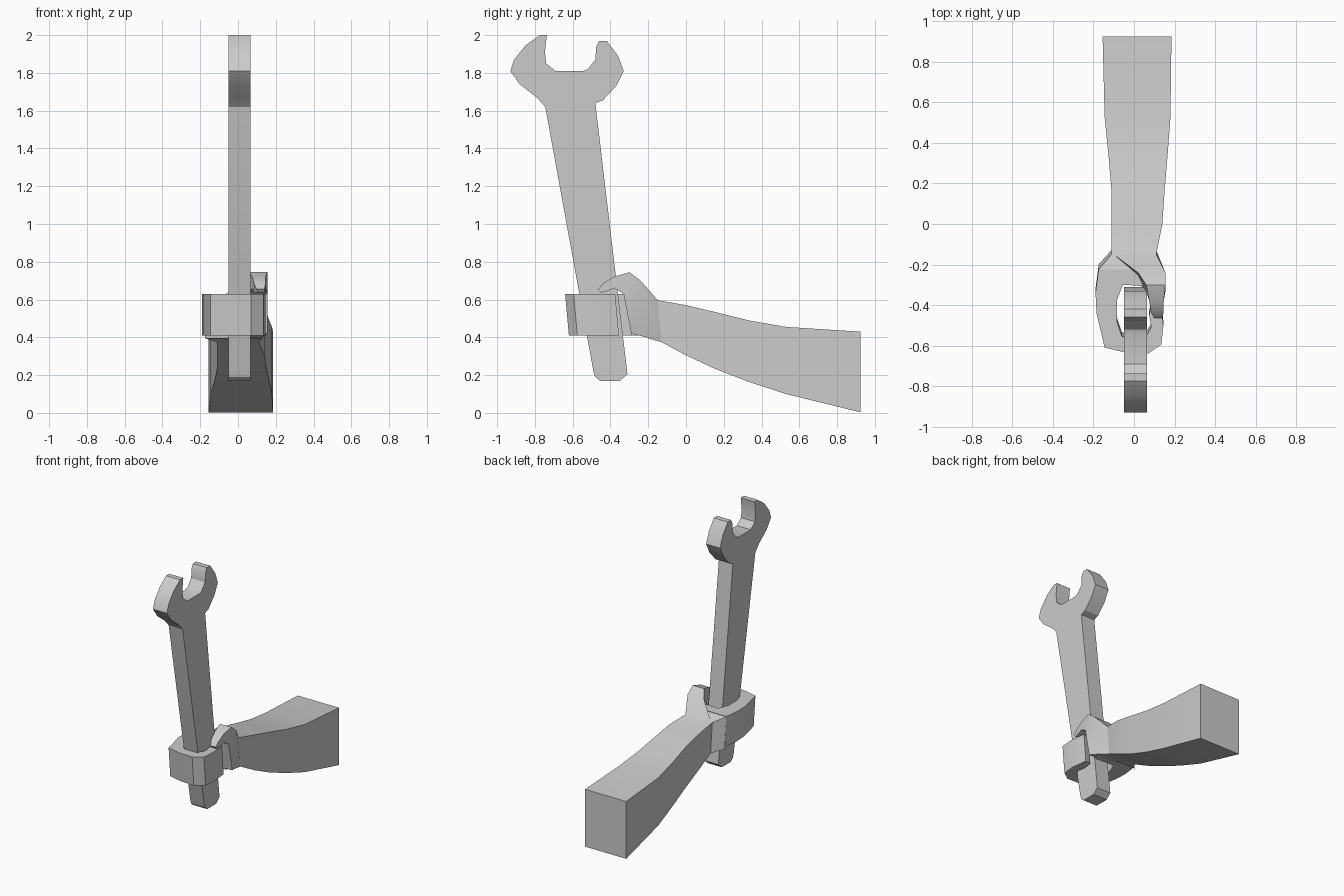
import bpy, bmesh, math

if "Cube" in bpy.data.objects:
    bpy.data.objects.remove(bpy.data.objects["Cube"], do_unlink=True)

GREY = (0.6, 0.6, 0.6, 1.0)
mat = bpy.data.materials.new("plain grey")
mat.use_nodes = True
mat.diffuse_color = GREY
mat.node_tree.nodes["Principled BSDF"].inputs["Base Color"].default_value = GREY


def finish(name, bm):
    bmesh.ops.recalc_face_normals(bm, faces=bm.faces[:])
    mesh = bpy.data.meshes.new(name)
    bm.to_mesh(mesh)
    bm.free()
    mesh.materials.append(mat)
    obj = bpy.data.objects.new(name, mesh)
    bpy.context.collection.objects.link(obj)
    bpy.ops.object.select_all(action='DESELECT')
    obj.select_set(True)
    bpy.context.view_layer.objects.active = obj
    bpy.ops.object.shade_smooth_by_angle(angle=math.radians(25))
    return obj


def prism(name, points, offset):
    """Extrude a closed outline along an offset."""
    bm = bmesh.new()
    face = bm.faces.new([bm.verts.new(p) for p in points])
    ext = bmesh.ops.extrude_face_region(bm, geom=[face], use_keep_orig=True)
    verts = [v for v in ext["geom"] if isinstance(v, bmesh.types.BMVert)]
    bmesh.ops.translate(bm, verts=verts, vec=offset)
    return finish(name, bm)


def loft(name, sections):
    """Bridge four-sided sections: x range, upper (y, z), lower (y, z)."""
    bm = bmesh.new()
    rings = []
    for x0, x1, top, low in sections:
        corners = [(x0, *low), (x1, *low), (x1, *top), (x0, *top)]
        rings.append([bm.verts.new(c) for c in corners])
    for a, b in zip(rings, rings[1:]):
        for i in range(4):
            j = (i + 1) % 4
            bm.faces.new([a[i], a[j], b[j], b[i]])
    bm.faces.new(rings[0])
    bm.faces.new(rings[-1])
    return finish(name, bm)


# Open-ended wrench, outlined from the side
wrench = [
    (-0.737, 2.0), (-0.775, 2.0), (-0.85, 1.945), (-0.91, 1.87), (-0.93, 1.81),
    (-0.88, 1.74), (-0.79, 1.67), (-0.745, 1.62),
    (-0.49, 0.22), (-0.48, 0.19), (-0.455, 0.17), (-0.35, 0.17), (-0.31, 0.205),
    (-0.48, 1.64), (-0.44, 1.655), (-0.37, 1.73), (-0.33, 1.81), (-0.36, 1.89),
    (-0.42, 1.97), (-0.46, 1.97), (-0.475, 1.94), (-0.48, 1.87), (-0.52, 1.82),
    (-0.545, 1.81), (-0.69, 1.81), (-0.74, 1.85), (-0.747, 1.91)]
prism("wrench", [(-0.05, y, z) for y, z in wrench], (0.115, 0, 0))

# Forearm, flaring from the wrist, with the heel of the hand
loft("forearm", [
    (-0.155, 0.185, (0.925, 0.43), (0.925, 0.003)),
    (-0.145, 0.18, (0.53, 0.455), (0.53, 0.10)),
    (-0.125, 0.165, (0.33, 0.49), (0.33, 0.165)),
    (-0.11, 0.15, (0.15, 0.535), (0.15, 0.235)),
    (-0.11, 0.14, (0.0, 0.57), (0.0, 0.305)),
    (-0.112, 0.11, (-0.15, 0.597), (-0.13, 0.375)),
    (-0.175, 0.13, (-0.225, 0.627), (-0.2, 0.395))])

# Fingers and palm wrapped round the handle, outlined from above
grip = [
    (-0.175, -0.205), (-0.19, -0.32), (-0.185, -0.42), (-0.145, -0.59),
    (-0.04, -0.615), (0.07, -0.62), (0.135, -0.575), (0.145, -0.48), (0.13, -0.355),
    (0.085, -0.365), (0.075, -0.43), (0.085, -0.49), (0.06, -0.535),
    (-0.06, -0.535), (-0.085, -0.46), (-0.085, -0.36), (-0.055, -0.28),
    (0.1, -0.29), (0.13, -0.205)]
prism("fingers", [(x, y, 0.41) for x, y in grip], (0, -0.02, 0.22))

# Thumb, arching up from the palm and over the handle
loft("thumb", [
    (-0.10, 0.11, (-0.15, 0.597), (-0.13, 0.38)),
    (0.02, 0.155, (-0.24, 0.70), (-0.29, 0.42)),
    (0.06, 0.155, (-0.30, 0.745), (-0.33, 0.63)),
    (0.075, 0.147, (-0.38, 0.722), (-0.38, 0.66)),
    (0.085, 0.145, (-0.44, 0.685), (-0.43, 0.64)),
    (0.10, 0.14, (-0.465, 0.655), (-0.45, 0.637))])
